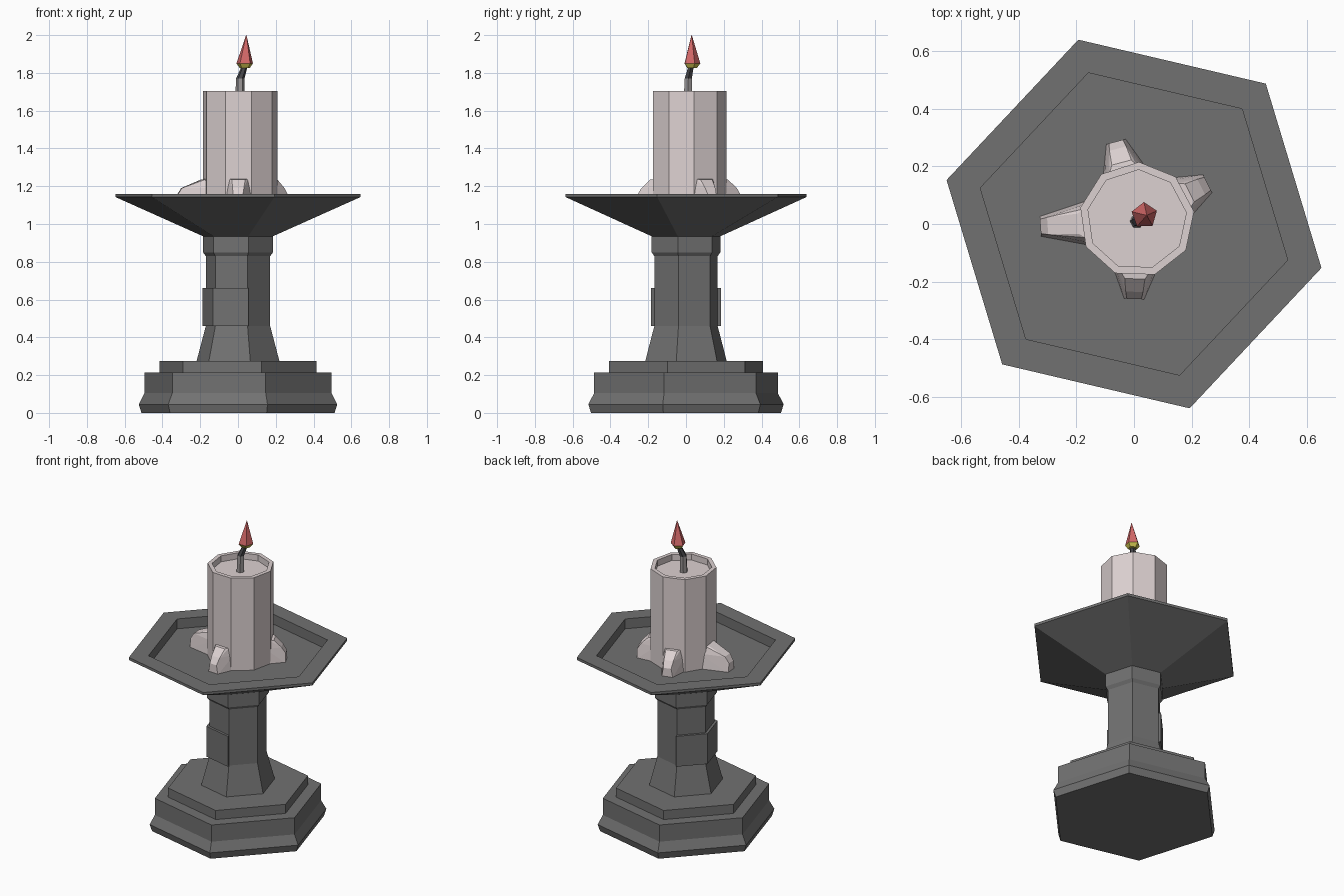
import bpy, bmesh
from math import cos, sin, radians
from mathutils import Vector

if "Cube" in bpy.data.objects:
    bpy.data.objects.remove(bpy.data.objects["Cube"], do_unlink=True)


def material(name, rgb):
    mat = bpy.data.materials.new(name)
    mat.use_nodes = True
    mat.diffuse_color = (*rgb, 1)
    mat.node_tree.nodes["Principled BSDF"].inputs["Base Color"].default_value = (*rgb, 1)
    return mat


STONE = material("dark_stone", (0.165, 0.165, 0.165))
WAX = material("pale_wax", (0.72, 0.64, 0.64))
WICK = material("grey_wick", (0.32, 0.30, 0.30))
CHAR = material("charred_wick", (0.06, 0.06, 0.065))
RED = material("flame_red", (0.66, 0.14, 0.14))
YELLOW = material("flame_yellow", (0.62, 0.55, 0.08))


def finish(name, bm, *mats):
    bmesh.ops.recalc_face_normals(bm, faces=bm.faces)
    mesh = bpy.data.meshes.new(name)
    bm.to_mesh(mesh)
    bm.free()
    for mat in mats:
        mesh.materials.append(mat)
    obj = bpy.data.objects.new(name, mesh)
    bpy.context.collection.objects.link(obj)
    return obj


def stack(name, profile, angles, *mats, centre=(0, 0)):
    """Loft faceted rings (radius, z[, x, y]) and cap both ends."""
    bm = bmesh.new()
    rings = []
    for r, z, *offset in profile:
        cx, cy = offset or centre
        rings.append([bm.verts.new((cx + r * cos(radians(a)), cy + r * sin(radians(a)), z))
                      for a in angles])
    n = len(angles)
    for low, high in zip(rings, rings[1:]):
        for i in range(n):
            j = (i + 1) % n
            bm.faces.new((low[i], low[j], high[j], high[i]))
    bm.faces.new(rings[0])
    bm.faces.new(rings[-1])
    return finish(name, bm, *mats)


def polygon(sides, start):
    return [start + 360 * i / sides for i in range(sides)]


HEX = polygon(6, -13.2)
FLOOR = 1.09

# Stepped foot
stack("foot", [(0.525, 0), (0.54, 0.045), (0.508, 0.105), (0.508, 0.215),
               (0.427, 0.215), (0.427, 0.275), (0.2, 0.275)], HEX, STONE)

# Flared column with collar
stack("column", [(0.225, 0.275), (0.175, 0.46), (0.175, 0.83), (0.19, 0.85),
                 (0.19, 0.935)], HEX, STONE)

# Raised band around three sides of the column
stack("column_band", [(0.193, 0.46), (0.193, 0.66)], HEX[2:6], STONE)

# Wide dish with sunken floor
stack("dish", [(0.19, 0.935), (0.667, 1.143), (0.667, 1.16), (0.547, 1.16),
               (0.547, FLOOR + 0.005)], HEX, STONE)

# Candle with hollow top
CENTRE = (0.01, 0.015)
stack("candle", [(0.2, FLOOR), (0.2, 1.705), (0.173, 1.705), (0.173, 1.665)],
      polygon(9, 88), WAX, centre=CENTRE)

# Wax drips spreading from the foot of the candle
for index, (angle, reach) in enumerate([(184, 0.335), (105, 0.28), (27, 0.275), (268, 0.275)]):
    out = Vector((cos(radians(angle)), sin(radians(angle)), 0))
    side = Vector((-out.y, out.x, 0))
    bm = bmesh.new()
    for r, half, z in [(0.16, 0.08, FLOOR), (0.16, 0.07, 1.19), (0.18, 0.05, 1.238),
                       (0.205, 0.035, 1.235), (reach - 0.025, 0.03, 1.19),
                       (reach, 0.025, 1.15), (reach, 0.035, FLOOR)]:
        for s in (-1, 1):
            bm.verts.new(Vector((*CENTRE, z)) + out * r + side * half * s)
    bmesh.ops.convex_hull(bm, input=bm.verts)
    finish(f"wax_drip_{index + 1}", bm, WAX)

# Bent wick
HEXAGON = polygon(6, 0)
stack("wick_base", [(0.025, 1.66, 0.01, 0.01), (0.022, 1.77, 0.012, 0.012)], HEXAGON, WICK)
stack("wick_tip", [(0.022, 1.77, 0.012, 0.012), (0.016, 1.835, 0.035, 0.027)], HEXAGON, CHAR)

# Flame, yellow underneath and red above
flame = stack("flame", [(0.028, 1.826, 0.036, 0.03), (0.046, 1.85, 0.036, 0.03),
                        (0.001, 2.0, 0.044, 0.03)], polygon(5, 20), RED, YELLOW)
for face in flame.data.polygons:
    face.material_index = 1 if face.center.z < 1.85 else 0
